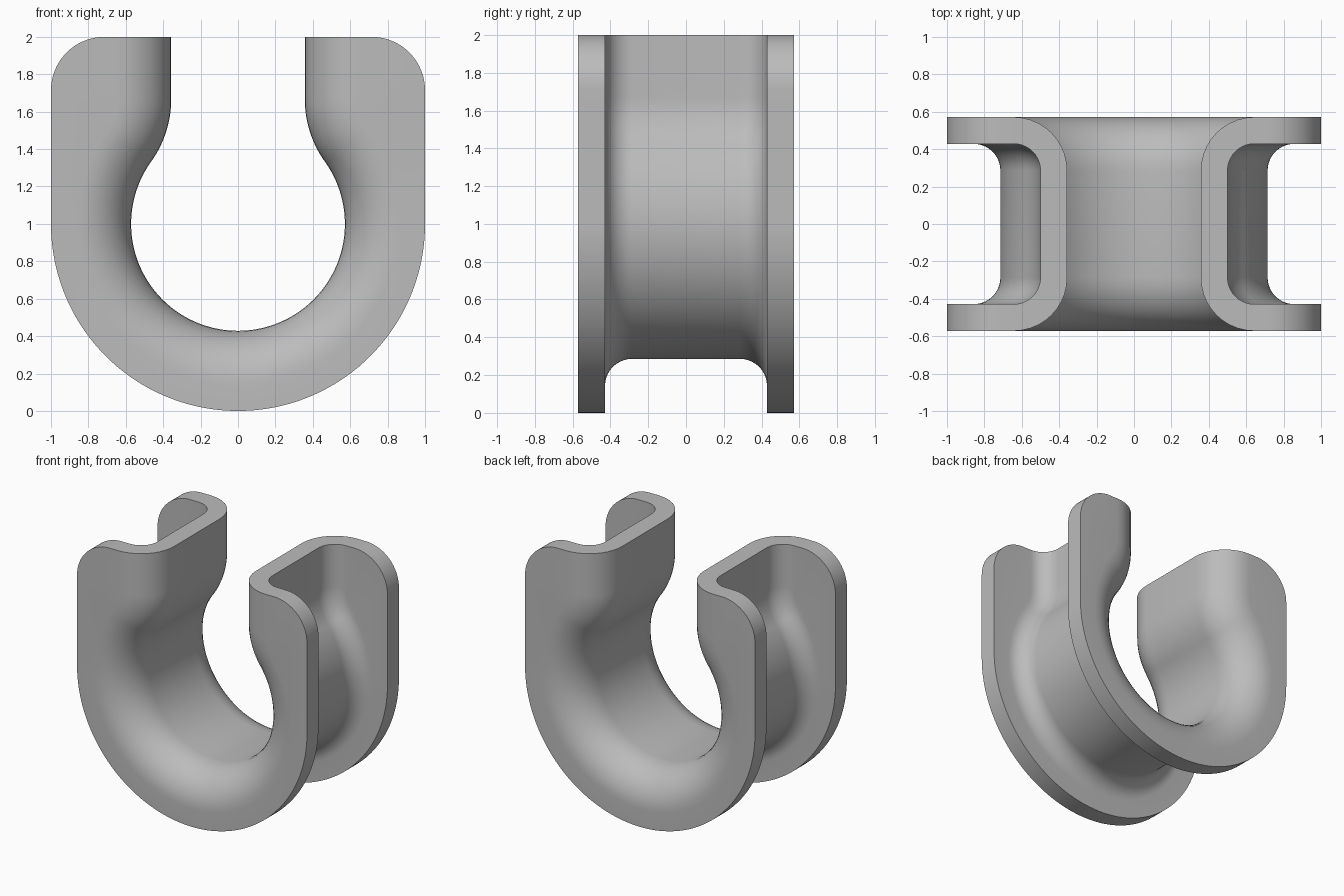
import bpy, bmesh
from math import sin, cos, tan, atan2, pi, sqrt, radians
from mathutils import Vector

cube = bpy.data.objects.get("Cube")
if cube:
    bpy.data.objects.remove(cube, do_unlink=True)

U = 1 / 7                 # wall thickness, the unit of every other size
HOLE = 4 * U              # radius of the round seat
GAP = 2.5 * U             # half width of the throat
FILLET = 2 * U            # outer bend radius between web and flange
HALF = 4 * U              # half of the overall depth
STEPS = 10                # segments per bend

# Throat bend, tangent to the straight throat and to the round seat
bend_x = GAP + HOLE
bend_z = 1 + sqrt((2 * HOLE) ** 2 - bend_x ** 2)
meet = atan2(bend_z - 1, bend_x)


def inner_path():
    """Right half of the seat, top to bottom: (point, normal) pairs in x, z."""
    path = []
    for i in range(8):
        path.append((Vector((GAP, 2 + (bend_z - 2) * i / 8)), Vector((1, 0))))
    for i in range(17):
        a = pi + meet * i / 16
        d = Vector((cos(a), sin(a)))
        path.append((Vector((bend_x, bend_z)) + d * HOLE, -d))
    upper = len(path)
    for i in range(1, 65):
        a = meet - (meet + pi / 2) * i / 64
        d = Vector((cos(a), sin(a)))
        path.append((Vector((0, 1)) + d * HOLE, d))
    return path, upper


def rim_point(i, normal, upper):
    """Point of the flange edge paired with path point i."""
    if i < upper:                       # rounded top corner
        a = pi / 2 * (1 - i / (upper - 1))
        return Vector((1 - FILLET + FILLET * cos(a), 2 - FILLET + FILLET * sin(a)))
    a = atan2(normal.y, normal.x)
    if a > 0:                           # straight side
        return Vector((1, 1 + tan(a)))
    return Vector((cos(a), 1 + sin(a)))  # round bottom


def bend(radius):
    """Quarter bend from flange to web: (offset, depth) pairs."""
    return [(FILLET - radius * sin(pi / 2 * k / STEPS),
             HALF - FILLET + radius * cos(pi / 2 * k / STEPS))
            for k in range(STEPS + 1)]


# Channel section; None marks the flange edge
outer, inner = bend(FILLET), bend(FILLET - U)
section = [(None, -HALF)] + [(d, -y) for d, y in outer] + outer[::-1]
section += [(None, HALF), (None, HALF - U)] + inner
section += [(d, -y) for d, y in inner[::-1]] + [(None, U - HALF)]

path, upper = inner_path()
rings = []
for i, (p, n) in enumerate(path):
    rim = rim_point(i, n, upper)
    ring = []
    for d, y in section:
        q = rim if d is None else p + n * d
        ring.append(Vector((q.x, y, q.y)))
    rings.append(ring)
rings += [[Vector((-v.x, v.y, v.z)) for v in r] for r in rings[-2::-1]]

# Skin the rings and cap both ends
bm = bmesh.new()
verts = [[bm.verts.new(v) for v in r] for r in rings]
count = len(section)
for a, b in zip(verts, verts[1:]):
    for k in range(count):
        m = (k + 1) % count
        bm.faces.new((a[k], a[m], b[m], b[k]))
bm.faces.new(verts[0])
bm.faces.new(verts[-1][::-1])
bmesh.ops.recalc_face_normals(bm, faces=bm.faces)
mesh = bpy.data.meshes.new("thimble_body")
bm.to_mesh(mesh)
bm.free()

body = bpy.data.objects.new("thimble_body", mesh)
bpy.context.collection.objects.link(body)

grey = bpy.data.materials.new("plain_grey")
grey.use_nodes = True
colour = (0.5, 0.5, 0.5, 1)
grey.diffuse_color = colour
grey.node_tree.nodes["Principled BSDF"].inputs["Base Color"].default_value = colour
mesh.materials.append(grey)

bpy.ops.object.select_all(action="DESELECT")
body.select_set(True)
bpy.context.view_layer.objects.active = body
bpy.ops.object.shade_smooth_by_angle(angle=radians(30))
